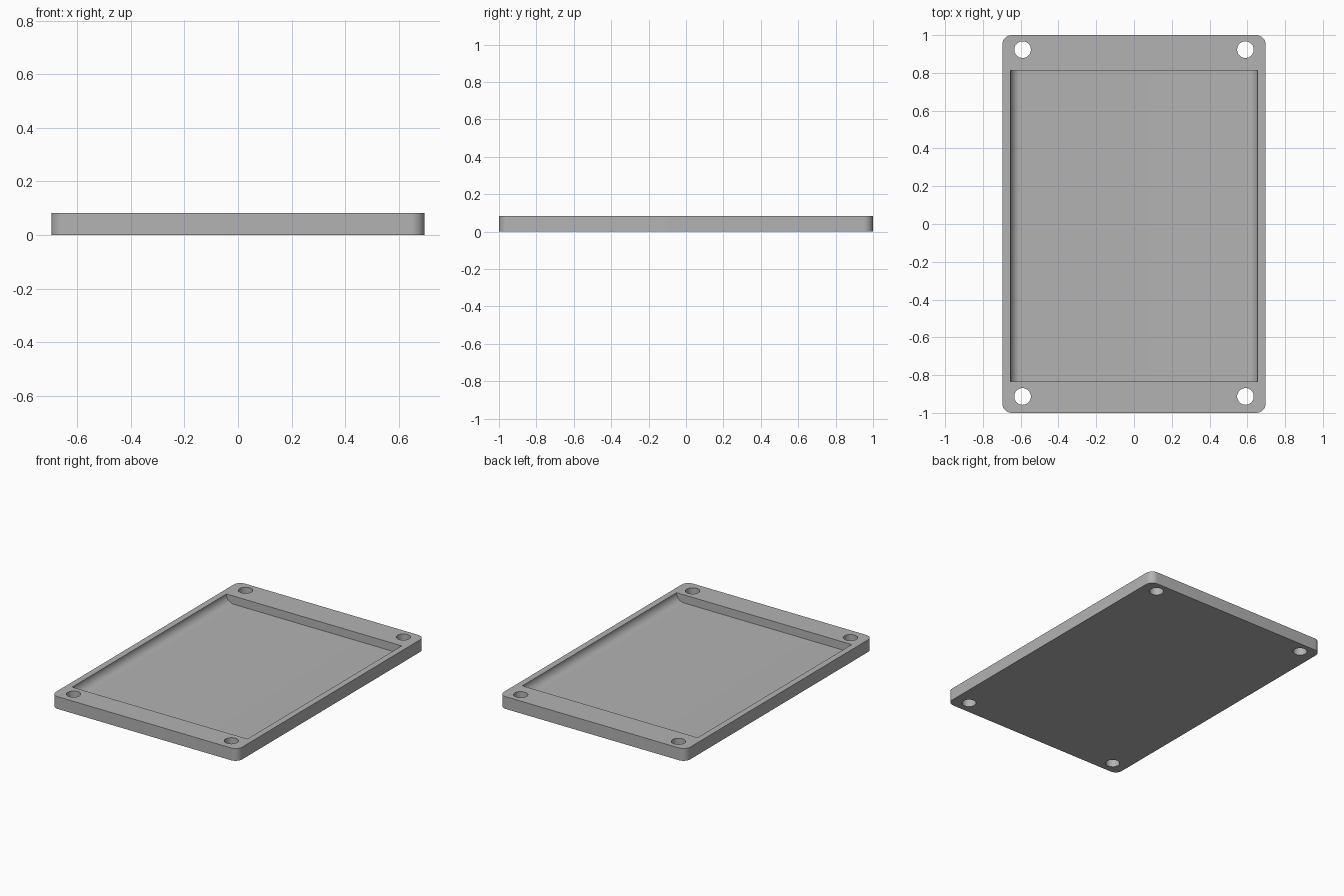
import bpy, bmesh
from math import sin, cos, pi
from mathutils import Matrix

HALF_X, HALF_Y, HEIGHT = 0.697, 1.0, 0.083
POCKET_X, POCKET_BACK, POCKET_FRONT = 0.655, 0.812, -0.835
FLOOR, FILLET = 0.028, 0.055
HOLE_X, HOLE_BACK, HOLE_FRONT, HOLE_R = 0.59, 0.923, -0.913, 0.044

old = bpy.data.objects.get("Cube")
if old:
    bpy.data.objects.remove(old, do_unlink=True)

grey = bpy.data.materials.new("light grey")
grey.use_nodes = True
colour = (0.45, 0.45, 0.45, 1)
grey.diffuse_color = colour
grey.node_tree.nodes["Principled BSDF"].inputs["Base Color"].default_value = colour


def arc(cx, cy, radius, start, end, steps):
    angles = [start + (end - start) * i / steps for i in range(steps + 1)]
    return [(cx + radius * cos(a), cy + radius * sin(a)) for a in angles]


def prism(name, points, depth, matrix):
    """Extrude a flat outline along its local z, then place it."""
    bm = bmesh.new()
    base = bm.faces.new([bm.verts.new((x, y, 0)) for x, y in points])
    side = bmesh.ops.extrude_face_region(bm, geom=[base])["geom"]
    verts = [v for v in side if isinstance(v, bmesh.types.BMVert)]
    bmesh.ops.translate(bm, verts=verts, vec=(0, 0, depth))
    bmesh.ops.transform(bm, matrix=matrix, verts=bm.verts)
    bmesh.ops.recalc_face_normals(bm, faces=bm.faces)
    mesh = bpy.data.meshes.new(name)
    bm.to_mesh(mesh)
    bm.free()
    mesh.materials.append(grey)
    obj = bpy.data.objects.new(name, mesh)
    bpy.context.collection.objects.link(obj)
    return obj


def cut(target, cutter):
    cutter.hide_render = True
    mod = target.modifiers.new("cut", "BOOLEAN")
    mod.operation, mod.solver, mod.object = "DIFFERENCE", "EXACT", cutter
    bpy.context.view_layer.objects.active = target
    bpy.ops.object.modifier_apply(modifier=mod.name)
    bpy.data.objects.remove(cutter, do_unlink=True)


# Plate with rounded vertical corners
r = 0.05
outline = []
for i, (sx, sy) in enumerate([(1, 1), (-1, 1), (-1, -1), (1, -1)]):
    outline += arc(sx * (HALF_X - r), sy * (HALF_Y - r), r, i * pi / 2, (i + 1) * pi / 2, 12)
tray = prism("tray_plate", outline, HEIGHT, Matrix())

# Pocket: floor curves up into the two long walls, end walls are straight
inner = POCKET_X - FILLET
profile = arc(-inner, FLOOR + FILLET, FILLET, pi, 1.5 * pi, 16)
profile += arc(inner, FLOOR + FILLET, FILLET, 1.5 * pi, 2 * pi, 16)
profile += [(POCKET_X, HEIGHT + 0.1), (-POCKET_X, HEIGHT + 0.1)]
place = Matrix.Translation((0, POCKET_BACK, 0)) @ Matrix.Rotation(pi / 2, 4, "X")
cut(tray, prism("pocket_cutter", profile, POCKET_BACK - POCKET_FRONT, place))

# Four corner screw holes
for x in (-HOLE_X, HOLE_X):
    for y in (HOLE_FRONT, HOLE_BACK):
        circle = arc(x, y, HOLE_R, 0, 2 * pi, 40)[:-1]
        cut(tray, prism("hole_cutter", circle, HEIGHT + 0.2, Matrix.Translation((0, 0, -0.1))))

# Smooth curved walls, crisp edges
bpy.ops.object.select_all(action="DESELECT")
tray.select_set(True)
bpy.context.view_layer.objects.active = tray
bpy.ops.object.shade_smooth_by_angle(angle=pi / 6)
